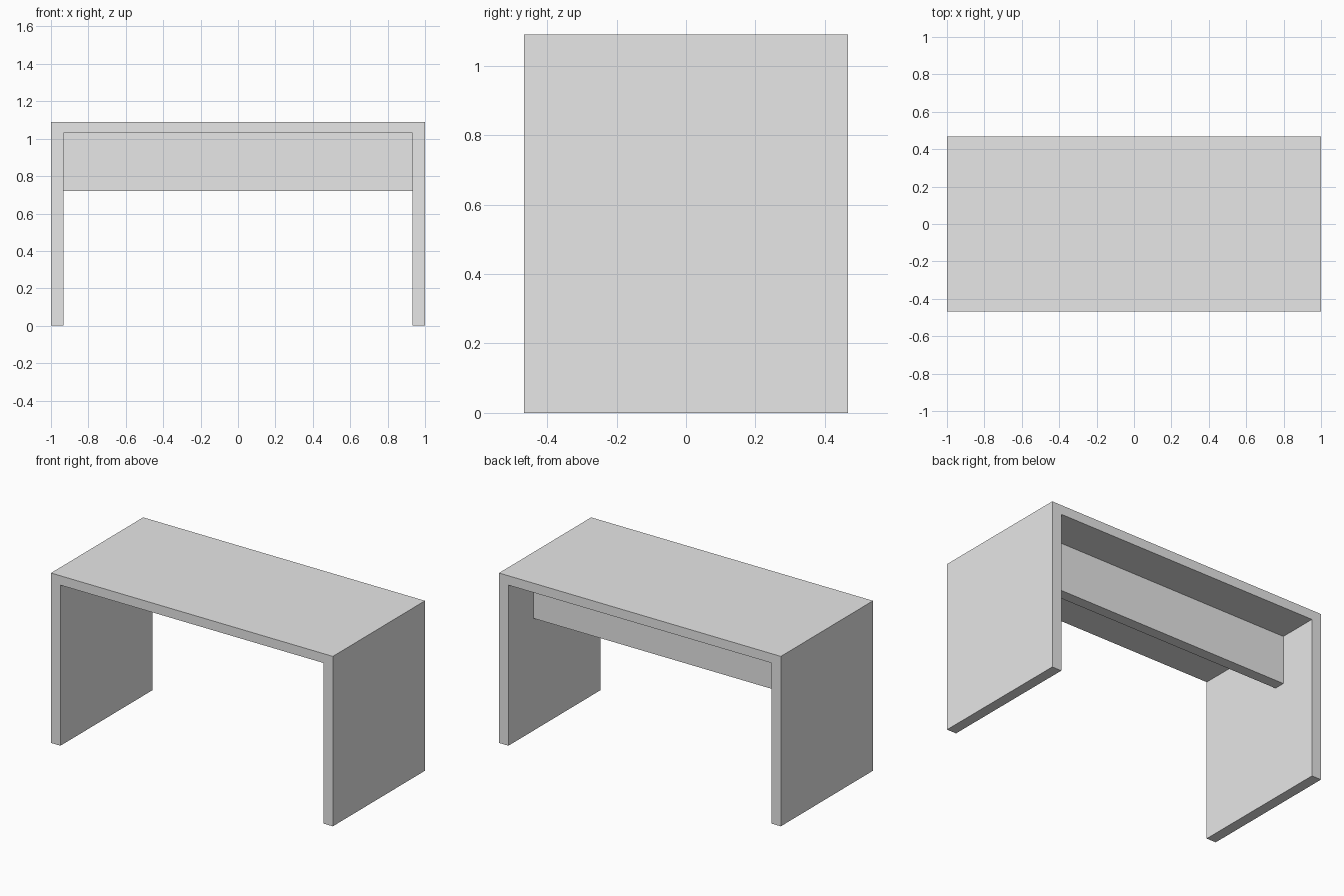
import bpy
import bmesh
from mathutils import Vector

if "Cube" in bpy.data.objects:
    bpy.data.objects.remove(bpy.data.objects["Cube"], do_unlink=True)

HALF_WIDTH, HALF_DEPTH, HEIGHT = 1.0, 0.467, 1.09
INNER_X, INNER_Z = 0.933, 1.03

# Single light grey finish
GREY = (0.8, 0.8, 0.8, 1)
grey = bpy.data.materials.new("light_grey")
grey.use_nodes = True
grey.diffuse_color = GREY
grey.node_tree.nodes["Principled BSDF"].inputs["Base Color"].default_value = GREY


def extruded(name, profile, y_front, y_back):
    """Extrude a closed x-z profile from y_front to y_back."""
    bm = bmesh.new()
    face = bm.faces.new([bm.verts.new((x, y_front, z)) for x, z in profile])
    result = bmesh.ops.extrude_face_region(bm, geom=[face])
    moved = [v for v in result["geom"] if isinstance(v, bmesh.types.BMVert)]
    bmesh.ops.translate(bm, verts=moved, vec=Vector((0, y_back - y_front, 0)))
    bmesh.ops.recalc_face_normals(bm, faces=bm.faces)
    mesh = bpy.data.meshes.new(name)
    bm.to_mesh(mesh)
    bm.free()
    mesh.materials.append(grey)
    obj = bpy.data.objects.new(name, mesh)
    bpy.context.collection.objects.link(obj)
    return obj


# Table top and two side panels as one continuous frame
right_half = [(INNER_X, INNER_Z), (INNER_X, 0), (HALF_WIDTH, 0), (HALF_WIDTH, HEIGHT)]
left_half = [(-x, z) for x, z in reversed(right_half)]
extruded("desk_frame", right_half + left_half, -HALF_DEPTH, HALF_DEPTH)

# Modesty panel under the top, set in from the back edge
PANEL_BOTTOM = 0.72
panel = [(-INNER_X, PANEL_BOTTOM), (INNER_X, PANEL_BOTTOM),
         (INNER_X, INNER_Z), (-INNER_X, INNER_Z)]
extruded("modesty_panel", panel, 0.143, 0.213)
